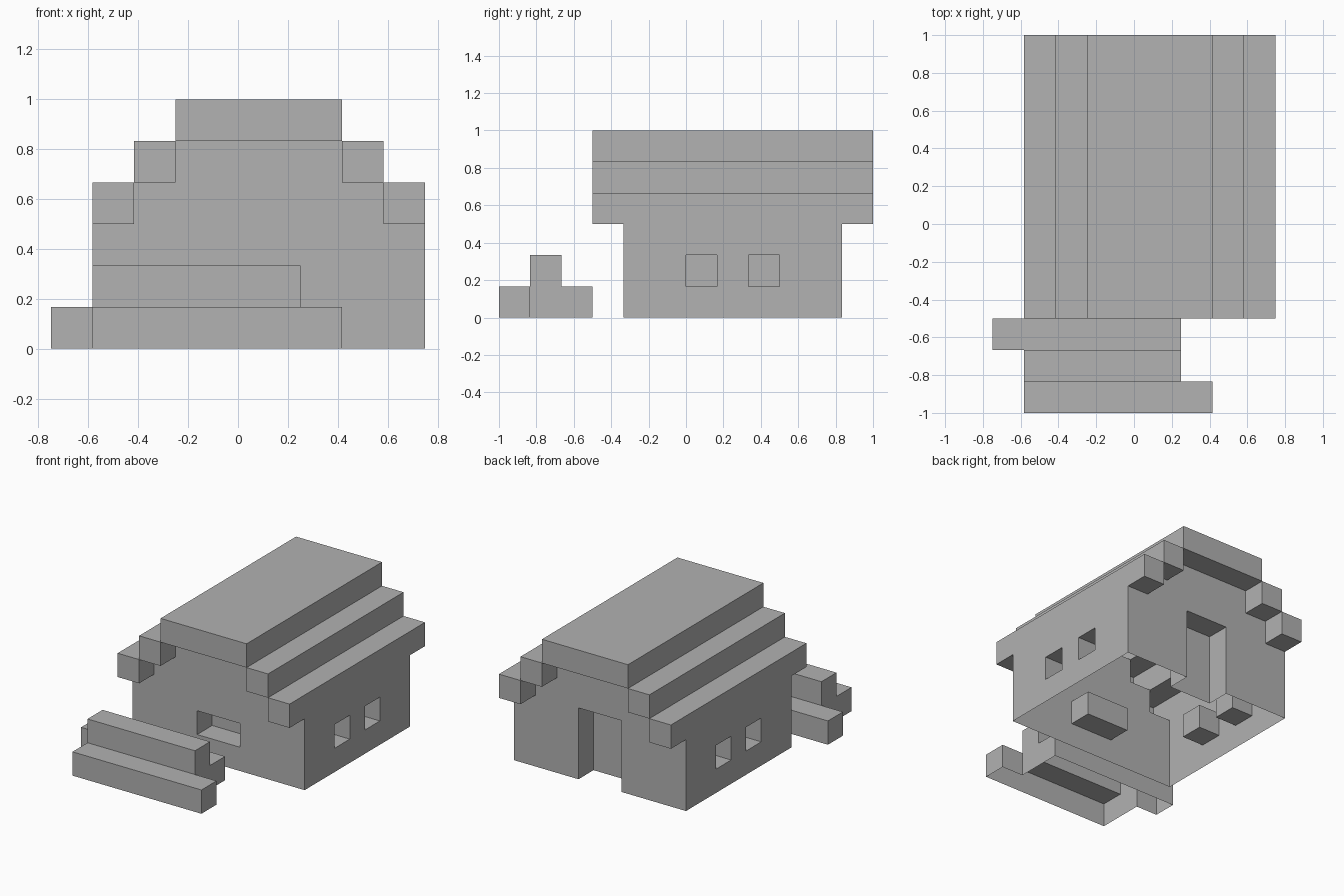
import bpy
import bmesh
from itertools import product
from mathutils import Vector

cube = bpy.data.objects.get("Cube")
if cube:
    bpy.data.objects.remove(cube, do_unlink=True)

U = 1 / 6                      # one block
ORIGIN = Vector((4.5, 6, 0))   # grid position of the model centre

stone = bpy.data.materials.new("plain_grey")
stone.use_nodes = True
grey = (0.445, 0.445, 0.445, 1)
stone.diffuse_color = grey
stone.node_tree.nodes["Principled BSDF"].inputs["Base Color"].default_value = grey


def box(x, y, z):
    """All block cells in the given (start, end) ranges."""
    return set(product(range(*x), range(*y), range(*z)))


def build(name, cells, solid):
    """Skin the exposed sides of the cells, open towards the ground."""
    bm = bmesh.new()
    for cell in sorted(cells):
        centre = Vector(cell) + Vector((0.5, 0.5, 0.5)) - ORIGIN
        for axis, sign in product(range(3), (-1, 1)):
            step = Vector((0, 0, 0))
            step[axis] = sign
            neighbour = tuple(int(c + s) for c, s in zip(cell, step))
            if neighbour in solid or neighbour[2] < 0:
                continue
            a = Vector((0, 0, 0))
            a[(axis + 1) % 3] = 0.5
            b = step.cross(a)
            middle = centre + step * 0.5
            corners = (-a - b, a - b, a + b, b - a)
            bm.faces.new([bm.verts.new((middle + c) * U) for c in corners])
    bmesh.ops.remove_doubles(bm, verts=bm.verts, dist=0.001)
    mesh = bpy.data.meshes.new(name)
    bm.to_mesh(mesh)
    bm.free()
    mesh.materials.append(stone)
    bpy.context.collection.objects.link(bpy.data.objects.new(name, mesh))


# House body with stepped gables
DEPTH = (4, 11)
walls = box((1, 9), DEPTH, (0, 3))
walls |= box((2, 8), DEPTH, (3, 4)) | box((3, 7), DEPTH, (4, 5))

# Recessed back door, front window and two windows on each side
walls -= box((4, 6), (10, 11), (0, 3))
walls -= box((4, 6), (4, 5), (1, 2))
for x, y in product((1, 8), (6, 8)):
    walls -= box((x, x + 1), (y, y + 1), (1, 2))

parts = {"house_walls": walls}

# Roof steps, overhanging front and back
EAVES = (3, 12)
parts["roof_ridge"] = box((3, 7), EAVES, (5, 6))
for name, level in (("lower", 0), ("upper", 1)):
    z = (3 + level, 4 + level)
    parts[f"roof_{name}_step_right"] = box((1 + level, 2 + level), EAVES, z)
    parts[f"roof_{name}_step_left"] = box((8 - level, 9 - level), EAVES, z)

# Stacked beams in front of the house
parts["front_beam"] = box((1, 7), (0, 1), (0, 1))
parts["middle_beam"] = box((1, 6), (1, 2), (0, 2))
parts["rear_beam"] = box((0, 6), (2, 3), (0, 1))

solid = set().union(*parts.values())
for name, cells in parts.items():
    build(name, cells, solid)
